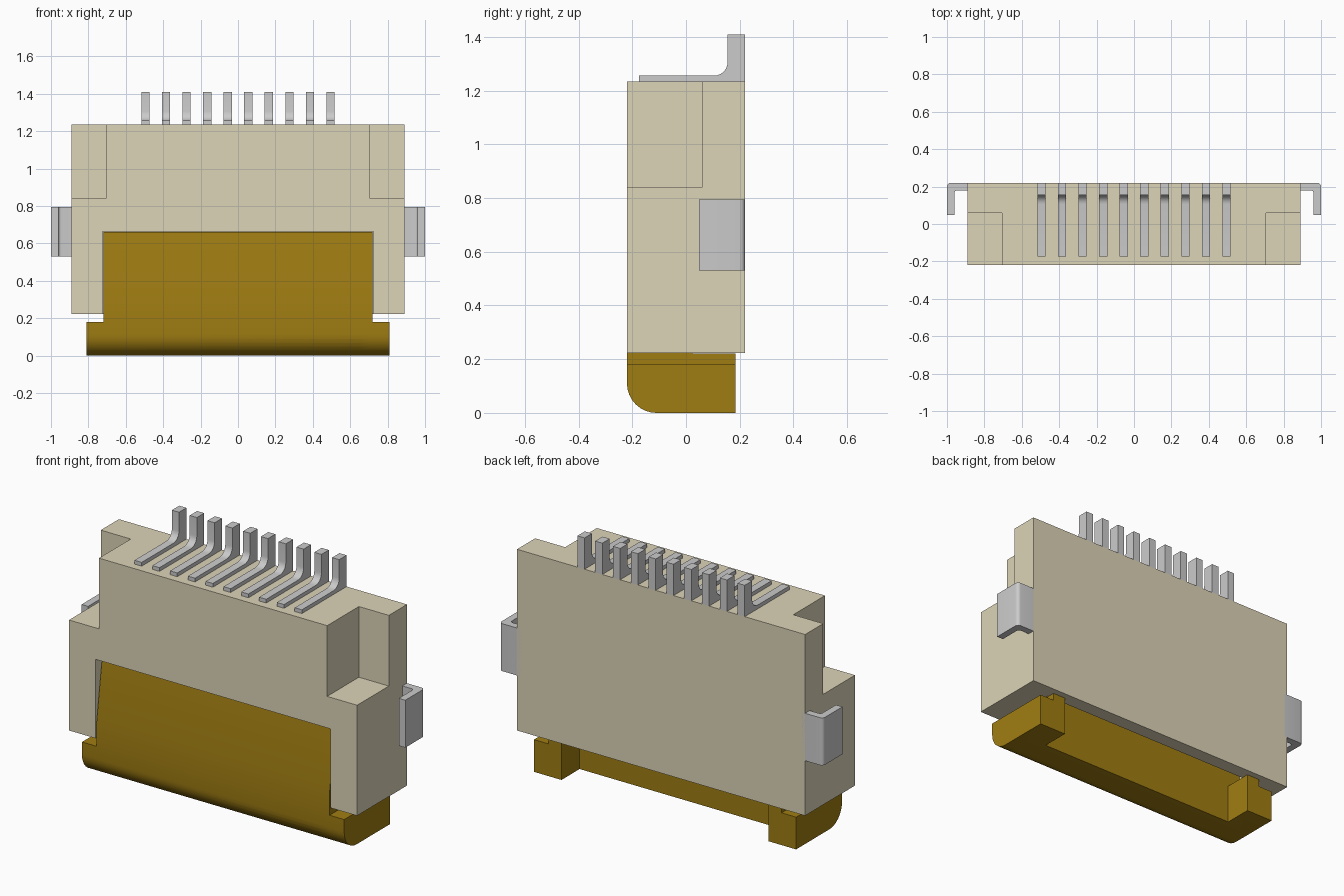
import bpy, bmesh, math

if "Cube" in bpy.data.objects:
    bpy.data.objects.remove(bpy.data.objects["Cube"])


def material(name, rgb):
    m = bpy.data.materials.new(name)
    m.diffuse_color = (*rgb, 1)
    m.use_nodes = True
    m.node_tree.nodes["Principled BSDF"].inputs["Base Color"].default_value = m.diffuse_color
    return m


def arc(cx, cy, r, a0, a1, n=8):
    return [(cx + r * math.cos(math.radians(a0 + (a1 - a0) * i / n)),
             cy + r * math.sin(math.radians(a0 + (a1 - a0) * i / n))) for i in range(n + 1)]


def prism(name, pts, lo, hi, axis='X', mat=None):
    """Extrude a profile: (y, z) points along X, or (x, y) points along Z."""
    bm = bmesh.new()
    place = (lambda p: (lo, *p)) if axis == 'X' else (lambda p: (*p, lo))
    face = bm.faces.new([bm.verts.new(place(p)) for p in pts])
    ext = bmesh.ops.extrude_face_region(bm, geom=[face])
    d = hi - lo
    bmesh.ops.translate(bm, verts=[v for v in ext['geom'] if isinstance(v, bmesh.types.BMVert)],
                        vec=(d, 0, 0) if axis == 'X' else (0, 0, d))
    bmesh.ops.recalc_face_normals(bm, faces=bm.faces)
    me = bpy.data.meshes.new(name)
    bm.to_mesh(me)
    bm.free()
    ob = bpy.data.objects.new(name, me)
    bpy.context.collection.objects.link(ob)
    if mat:
        me.materials.append(mat)
    return ob


def box(name, x, y, z, mat=None):
    return prism(name, [(y[0], z[0]), (y[1], z[0]), (y[1], z[1]), (y[0], z[1])], *x, mat=mat)


def boolean(ob, other, op='DIFFERENCE'):
    mod = ob.modifiers.new(op, 'BOOLEAN')
    mod.operation, mod.solver, mod.object = op, 'EXACT', other
    bpy.context.view_layer.objects.active = ob
    bpy.ops.object.modifier_apply(modifier=mod.name)
    bpy.data.objects.remove(other)


def smooth(ob):
    bpy.ops.object.select_all(action='DESELECT')
    ob.select_set(True)
    bpy.context.view_layer.objects.active = ob
    bpy.ops.object.shade_smooth_by_angle(angle=math.radians(30))


beige = material("housing_plastic", (0.72, 0.66, 0.48))
gold = material("latch_plastic", (0.35, 0.205, 0.006))

# Housing with stepped upper corners and an open front cavity
housing = box("housing", (-0.89, 0.89), (-0.22, 0.22), (0.223, 1.235), beige)
for s in (-1, 1):
    xs = sorted((s * 0.705, s * 1.0))
    boolean(housing, box("corner_cutter", xs, (-0.4, 0.06), (0.84, 1.4)))
boolean(housing, box("cavity_cutter", (-0.725, 0.725), (-0.4, 0.14), (0.1, 0.664)))

# Latch: sloped plate, rounded bottom bar and two end feet
round_front = arc(-0.11, 0.113, 0.11, 180, 270)
round_front = [(y, z - 0.003) for y, z in round_front]
latch = prism("latch", [(-0.17, 0.66), (-0.22, 0.31)] + round_front + [(0.025, 0), (0.025, 0.66)],
              -0.72, 0.72, mat=gold)
for s in (-1, 1):
    xs = sorted((s * 0.64, s * 0.81))
    boolean(latch, prism("foot", [(-0.22, 0.18)] + round_front + [(0.185, 0), (0.185, 0.18)],
                         *xs, mat=gold), 'UNION')
    xs = sorted((s * 0.64, s * 0.72))
    boolean(latch, box("foot_riser", xs, (0.0, 0.185), (0.1, 0.222), gold), 'UNION')
smooth(latch)

# Row of ten bent contact pins
pin_profile = ([(-0.175, 1.235), (-0.175, 1.256)] + arc(0.105, 1.306, 0.05, 270, 360, 6)
               + [(0.155, 1.41), (0.22, 1.41), (0.22, 1.235), (0.215, 1.23), (0.215, 1.2),
                  (0.155, 1.2), (0.155, 1.235)])
for i in range(10):
    x = -0.495 + 0.11 * i
    smooth(prism(f"contact_pin_{i + 1}", pin_profile, x - 0.022, x + 0.022))

# Bent solder tabs on both sides
tab_profile = ([(0.87, 0.22)] + arc(0.98, 0.2, 0.02, 90, 0, 5) + [(1.0, 0.048), (0.96, 0.048)]
               + arc(0.945, 0.165, 0.015, 0, 90, 5) + [(0.87, 0.18)])
for s, side in ((-1, "left"), (1, "right")):
    smooth(prism(f"solder_tab_{side}", [(s * x, y) for x, y in tab_profile], 0.53, 0.795, 'Z'))
